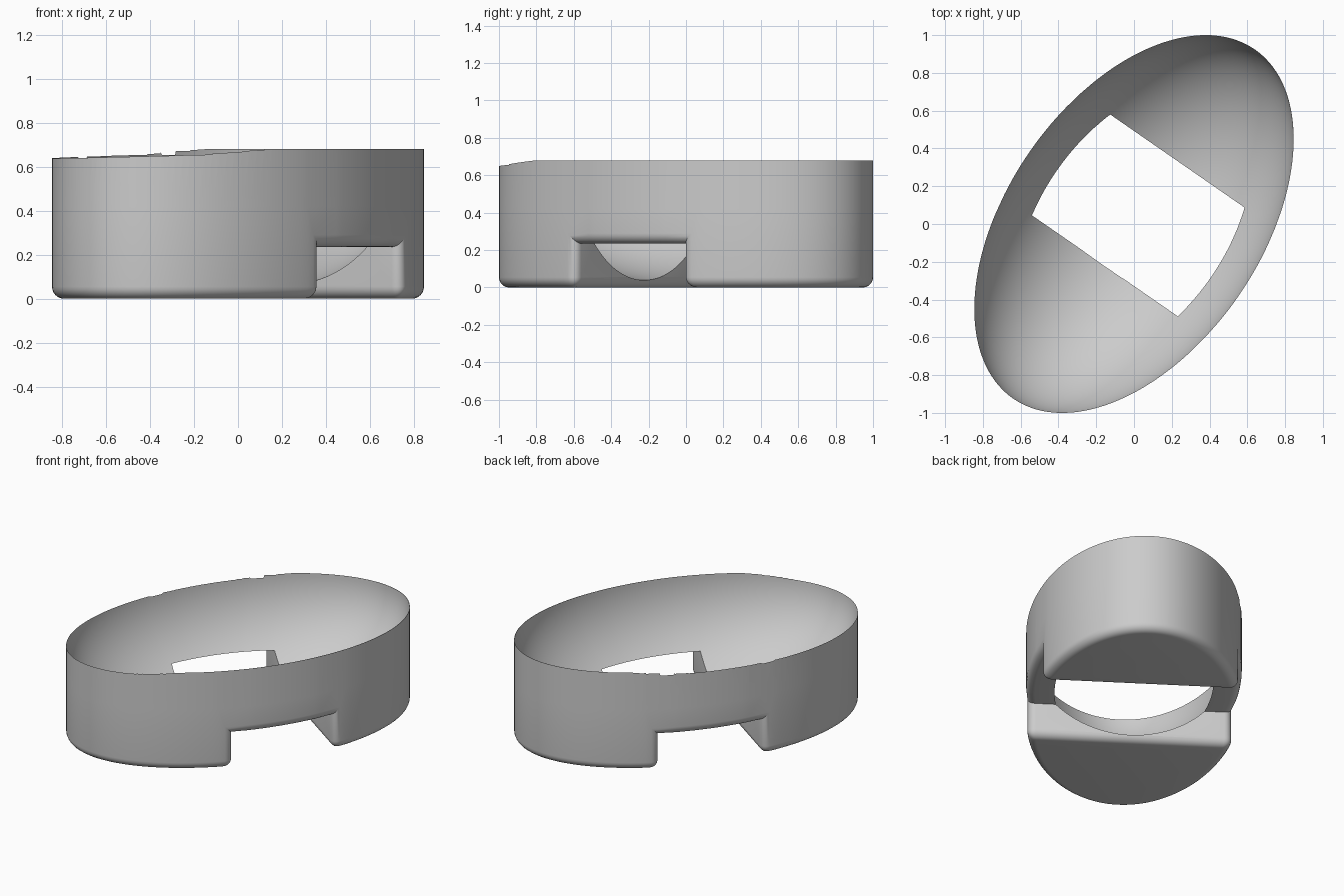
import bpy, bmesh, math
from mathutils import Matrix

if "Cube" in bpy.data.objects:
    bpy.data.objects.remove(bpy.data.objects["Cube"])

A, B = 1.124, 0.672          # half axes of the oval
TOP, MID, CEIL = 0.68, 0.42, 0.235
DEPTH = 0.66                 # bowl depth
SLOT = (0.405, -0.27)        # slot walls along the long axis
STEP, D = 0.04, 0.085
TURN = Matrix.Rotation(math.radians(55.3), 4, 'Z')


def oval(t):
    return A * math.cos(t), B * math.sin(t)


def make_object(name, bm):
    bm.transform(TURN)
    me = bpy.data.meshes.new(name)
    bm.to_mesh(me)
    bm.free()
    ob = bpy.data.objects.new(name, me)
    bpy.context.collection.objects.link(ob)
    return ob


# Oval sample angles: a slot corner, then the run of points up to the next one
t1, t2 = (math.acos(u / A) for u in SLOT)
corners = [t1, t2, 2 * math.pi - t2, 2 * math.pi - t1, t1 + 2 * math.pi]
samples = []                 # (angle, section, is_corner)
for k in range(4):
    samples.append((corners[k], k, True))
    a, b = corners[k] + D, corners[k + 1] - D
    n = max(2, round((b - a) / STEP))
    samples += [(a + (b - a) * i / n, k, False) for i in range(n + 1)]
N = len(samples)

# Body: oval block with a slot across the underside
bm = bmesh.new()
top, mid, low, floor = [], [], [], []
for t, k, corner in samples:
    x, y = oval(t)
    top.append(bm.verts.new((x, y, TOP)))
    if corner:               # keep the wall flat beside each slot corner
        (x0, y0), (x1, y1) = oval(t - D), oval(t + D)
        y = y0 + (y1 - y0) * (x - x0) / (x1 - x0)
    mid.append(bm.verts.new((x, y, MID)))
    z = CEIL if corner or k % 2 == 0 else 0.0
    low.append(bm.verts.new((x, y, z)))
    floor.append(bm.verts.new((x, y, 0.0)) if corner else None)

for i in range(N):
    j, p = (i + 1) % N, i - 1
    bm.faces.new((mid[i], mid[j], top[j], top[i]))
    if samples[i][2]:
        pair = [low[i], floor[i]] if samples[i][1] % 2 else [floor[i], low[i]]
        bm.faces.new([low[p]] + pair + [low[j], mid[j], mid[i], mid[p]])
    elif not samples[j][2]:
        bm.faces.new((low[i], low[j], mid[j], mid[i]))

c = [i for i in range(N) if samples[i][2]]
bm.faces.new(top)
bm.faces.new(low[c[0]:c[1] + 1] + low[c[2]:c[3] + 1])                 # slot ceiling
bm.faces.new([floor[c[1]]] + low[c[1] + 1:c[2]] + [floor[c[2]]])      # two feet
bm.faces.new([floor[c[3]]] + low[c[3] + 1:] + [floor[c[0]]])
for a, b in ((c[1], c[2]), (c[3], c[0])):                             # slot walls
    bm.faces.new((floor[a], floor[b], low[b], low[a]))
bmesh.ops.recalc_face_normals(bm, faces=bm.faces[:])
bm.normal_update()

# Round the outer lower edges and the slot mouth
edges = [e for e in bm.edges
         if max(v.co.z for v in e.verts) < 0.3 and e.calc_face_angle_signed(0.0) > 0.5]
bmesh.ops.bevel(bm, geom=edges, offset=0.055, offset_type='OFFSET', segments=6,
                profile=0.5, affect='EDGES', clamp_overlap=False)
body = make_object("oval_bowl_body", bm)

# Bowl hollow: half ellipsoid, very slightly off centre so the rim dips on one side
bm = bmesh.new()
off, ang = 0.0022, math.radians(149)
sx, sy = off * A * math.cos(ang), off * B * math.sin(ang)
RINGS = 40
levels = [(math.sin(f), TOP - DEPTH * math.cos(f))
          for f in (math.pi / 2 * r / RINGS for r in range(1, RINGS + 1))]
levels.append((1.0, TOP + 0.2))
pole = bm.verts.new((sx, sy, TOP - DEPTH))
prev = None
for r, z in levels:
    ring = []
    for t, _, _ in samples:
        x, y = oval(t)
        ring.append(bm.verts.new((x * r + sx, y * r + sy, z)))
    for i in range(N):
        j = (i + 1) % N
        if prev:
            bm.faces.new((prev[i], prev[j], ring[j], ring[i]))
        else:
            bm.faces.new((pole, ring[j], ring[i]))
    prev = ring
bm.faces.new(prev)
bmesh.ops.recalc_face_normals(bm, faces=bm.faces[:])
cutter = make_object("bowl_cutter", bm)
cutter.hide_render = True

# Carve the bowl; it opens through the slot ceiling
mod = body.modifiers.new("carve", 'BOOLEAN')
mod.operation, mod.solver, mod.object = 'DIFFERENCE', 'EXACT', cutter
bpy.context.view_layer.objects.active = body
body.select_set(True)
bpy.ops.object.modifier_apply(modifier=mod.name)
bpy.data.objects.remove(cutter)

# Plain grey finish
grey = bpy.data.materials.new("light_grey")
grey.diffuse_color = (0.6, 0.6, 0.6, 1.0)
grey.use_nodes = True
grey.node_tree.nodes["Principled BSDF"].inputs["Base Color"].default_value = grey.diffuse_color
body.data.materials.clear()
body.data.materials.append(grey)
bpy.ops.object.shade_smooth_by_angle(angle=math.radians(30))
